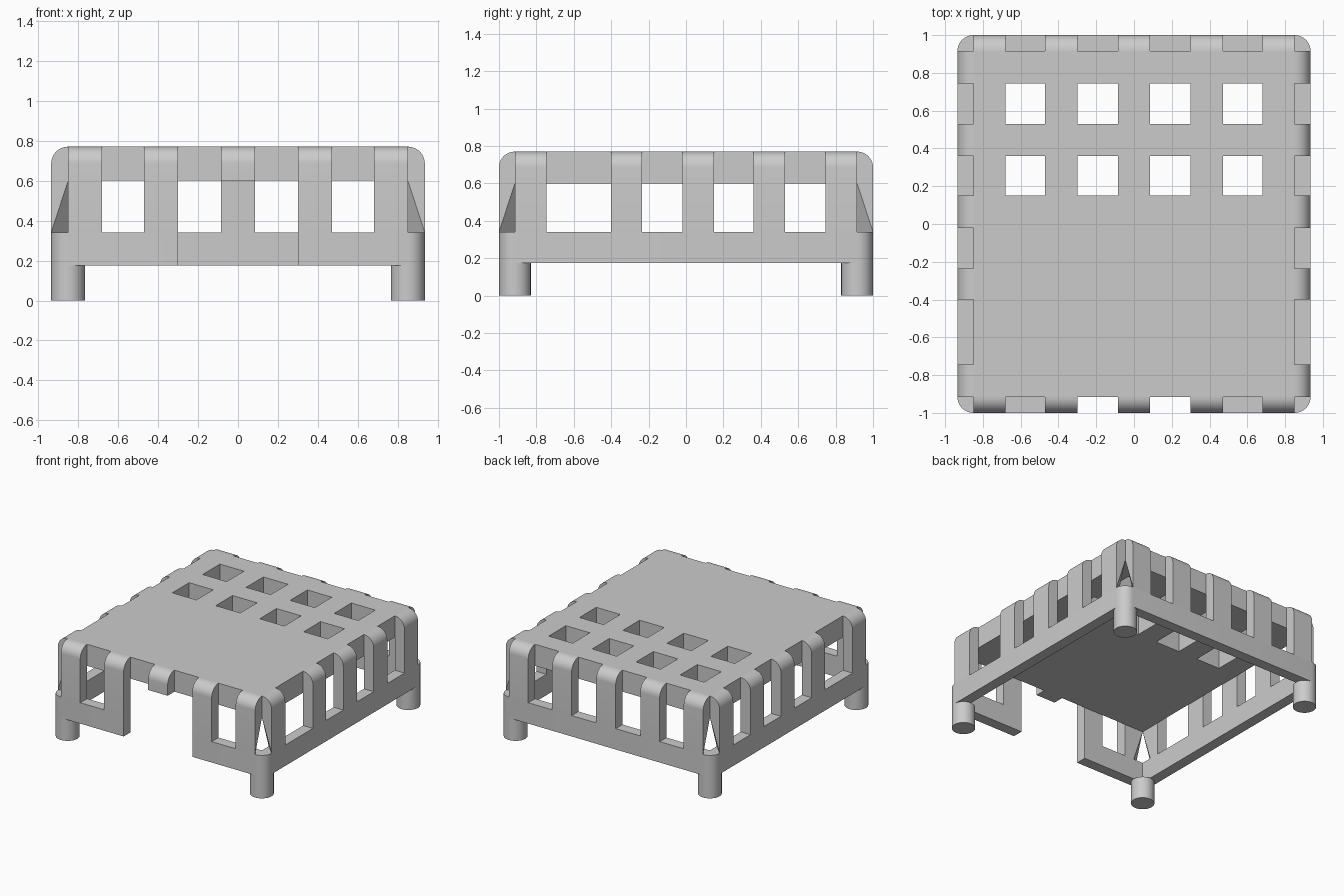
import bpy, bmesh, math
from mathutils import Vector

if "Cube" in bpy.data.objects:
    bpy.data.objects.remove(bpy.data.objects["Cube"])

# Main dimensions
IX, IY, T = 0.85, 0.915, 0.085          # inner half sizes, wall thickness
FOOT, RAIL, DECK, TOP = 0.175, 0.34, 0.60, 0.77

grey = bpy.data.materials.new("plain grey")
grey.use_nodes = True
colour = (0.6, 0.6, 0.6, 1)
grey.diffuse_color = colour
grey.node_tree.nodes["Principled BSDF"].inputs["Base Color"].default_value = colour


def finish(name, bm):
    bmesh.ops.recalc_face_normals(bm, faces=bm.faces)
    mesh = bpy.data.meshes.new(name)
    bm.to_mesh(mesh)
    bm.free()
    mesh.materials.append(grey)
    ob = bpy.data.objects.new(name, mesh)
    bpy.context.collection.objects.link(ob)
    bpy.ops.object.select_all(action='DESELECT')
    ob.select_set(True)
    bpy.context.view_layer.objects.active = ob
    bpy.ops.object.shade_smooth_by_angle(angle=math.radians(30))
    return ob


def extrude(bm, points, offset):
    """Turn a flat outline into a solid prism."""
    face = bm.faces.new([bm.verts.new(p) for p in points])
    out = bmesh.ops.extrude_face_region(bm, geom=[face], use_keep_orig=True)
    moved = [g for g in out["geom"] if isinstance(g, bmesh.types.BMVert)]
    bmesh.ops.translate(bm, verts=moved, vec=Vector(offset))


def arc(cx, cy, start, end, steps=10):
    angles = [math.radians(start + (end - start) * i / steps) for i in range(steps + 1)]
    return [(cx + T * math.cos(a), cy + T * math.sin(a)) for a in angles]


def post(a, b, bottom, corner=0):
    """Post from a to b along its wall, with a rounded shoulder; u runs outward."""
    bm = bmesh.new()
    outline = [(0, bottom), (T, bottom)] + arc(0, TOP - T, 0, 90)
    extrude(bm, [(a, u, z) for u, z in outline], (b - a, 0, 0))
    if corner:
        # Slanted notch at the corner end
        end = b if corner > 0 else a
        p = Vector((end, 0, DECK))
        q = Vector((end, T, RAIL))
        r = Vector((end - corner * T, 0, RAIL))
        n = (q - p).cross(r - p)
        if n.dot(Vector((end, 0, RAIL)) - p) < 0:
            n = -n
        cut = bmesh.ops.bisect_plane(bm, geom=bm.verts[:] + bm.edges[:] + bm.faces[:],
                                     plane_co=p, plane_no=n, clear_outer=True)
        bmesh.ops.holes_fill(bm, edges=[e for e in bm.edges if e.is_boundary])
    return bm


def wall(name, spans, place, stub=None):
    total = bmesh.new()
    for i, (a, b) in enumerate(spans):
        corner = -1 if i == 0 else 1 if i == len(spans) - 1 else 0
        part = post(a, b, DECK if i == stub else RAIL, corner)
        for v in part.verts:
            v.co = place(*v.co)
        temp = bpy.data.meshes.new("temp")
        part.to_mesh(temp)
        part.free()
        total.from_mesh(temp)
        bpy.data.meshes.remove(temp)
    finish(name, total)


# Walls of posts
end_spans = [(-IX, -0.68), (-0.47, -0.30), (-0.085, 0.085), (0.30, 0.47), (0.68, IX)]
side_spans = [(-IY, -0.745), (-0.40, -0.235), (-0.02, 0.15), (0.36, 0.53), (0.745, IY)]
wall("front_posts", end_spans, lambda v, u, z: (v, -IY - u, z), stub=2)
wall("back_posts", end_spans, lambda v, u, z: (v, IY + u, z))
wall("left_posts", side_spans, lambda v, u, z: (IX + u, v, z))
wall("right_posts", side_spans, lambda v, u, z: (-IX - u, v, z))

# Deck slab with two rows of square holes
xs = [x for span in end_spans for x in span]
ys = [-IY, 0.15, 0.36, 0.53, 0.745, IY]
bm = bmesh.new()
grid = [[bm.verts.new((x, y, DECK)) for x in xs] for y in ys]
for j in range(len(ys) - 1):
    for i in range(len(xs) - 1):
        if not (i % 2 and j % 2):
            bm.faces.new((grid[j][i], grid[j][i + 1], grid[j + 1][i + 1], grid[j + 1][i]))
out = bmesh.ops.extrude_face_region(bm, geom=bm.faces[:], use_keep_orig=True)
bmesh.ops.translate(bm, verts=[g for g in out["geom"] if isinstance(g, bmesh.types.BMVert)],
                    vec=(0, 0, TOP - DECK))
finish("deck", bm)

# Lower rail running round the base, open at the front
gap = 0.30
outer = [(gap, -IY - T)] + arc(IX, -IY, -90, 0) + arc(IX, IY, 0, 90)
outer += arc(-IX, IY, 90, 180) + arc(-IX, -IY, 180, 270) + [(-gap, -IY - T)]
inner = [(-gap, -IY), (-IX, -IY), (-IX, IY), (IX, IY), (IX, -IY), (gap, -IY)]
bm = bmesh.new()
extrude(bm, [(x, y, FOOT) for x, y in outer + inner], (0, 0, RAIL - FOOT))
finish("base_rail", bm)

# Round legs
for y, end in ((-IY, "front"), (IY, "back")):
    for x, side in ((IX, "left"), (-IX, "right")):
        bm = bmesh.new()
        ring = arc(x, y, 0, 360, 40)[:-1]
        extrude(bm, [(px, py, 0) for px, py in ring], (0, 0, FOOT))
        finish(f"{end}_{side}_leg", bm)
